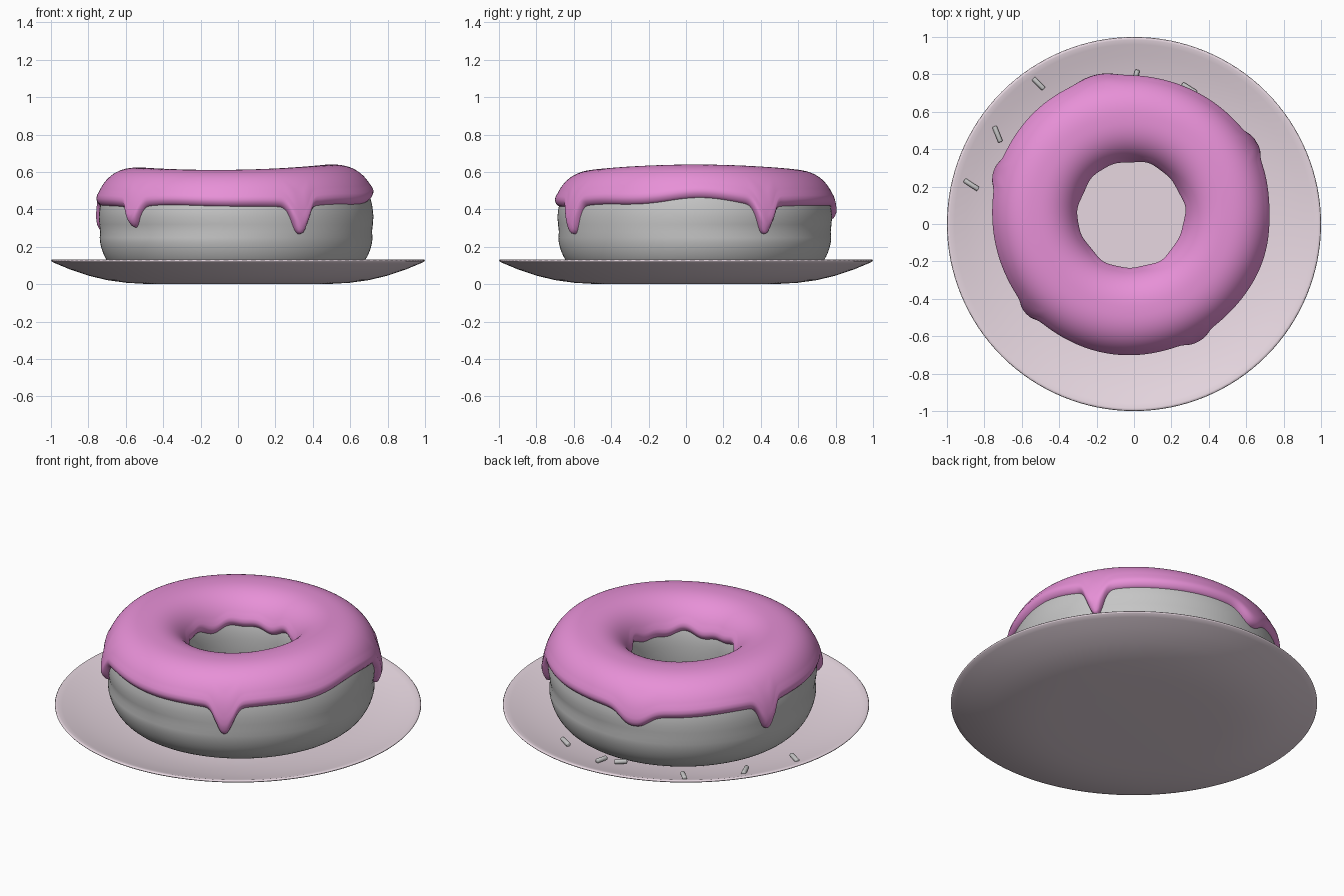
import bpy, bmesh, math
from mathutils import Vector, Matrix

if "Cube" in bpy.data.objects:
    bpy.data.objects.remove(bpy.data.objects["Cube"])

CX, CY, ZC = -0.015, 0.05, 0.32          # doughnut centre
RING, A, B, N = 0.515, 0.22, 0.275, 2.4  # ring radius, section half sizes, squareness


def material(name, rgb):
    m = bpy.data.materials.new(name)
    m.diffuse_color = (*rgb, 1)
    m.use_nodes = True
    m.node_tree.nodes["Principled BSDF"].inputs["Base Color"].default_value = m.diffuse_color
    return m


def finish(name, bm, mat):
    bmesh.ops.recalc_face_normals(bm, faces=bm.faces)
    for f in bm.faces:
        f.smooth = True
    me = bpy.data.meshes.new(name)
    bm.to_mesh(me)
    bm.free()
    ob = bpy.data.objects.new(name, me)
    bpy.context.collection.objects.link(ob)
    me.materials.append(mat)
    return ob


def ring_mesh(columns, close_section):
    """Skin a closed ring of point columns."""
    bm = bmesh.new()
    cols = [[bm.verts.new(p) for p in c] for c in columns]
    n, m = len(cols), len(cols[0])
    for i in range(n):
        a, b = cols[i], cols[(i + 1) % n]
        for j in range(m if close_section else m - 1):
            k = (j + 1) % m
            bm.faces.new((a[j], b[j], b[k], a[k]))
    return bm


def spow(v, e):
    return math.copysign(abs(v) ** e, v)


def surface(t, phi, off=0.0):
    """Point on the doughnut at ring angle t and section angle phi."""
    c, s = math.cos(phi), math.sin(phi)
    x = (A + off) * spow(c, 2 / N)
    z = (B + off) * spow(s, 2 / N)
    # soft crease round the outside, and an uneven top
    if c > 0:
        x += 0.006 * math.sin(3 * t + 1) * c
        x -= 0.014 * c * math.exp(-((z + 0.03) / 0.035) ** 2) * (0.6 + 0.4 * math.sin(2 * t))
    if s > 0:
        z += s * (0.008 * math.cos(t) + 0.01 * math.cos(2 * t))
    r = RING + x
    return Vector((CX + r * math.cos(t), CY + r * math.sin(t), ZC + z))


def phi_at(z):
    return math.asin(spow((z - ZC) / B, N / 2))


dough_mat = material("dough_grey", (0.56, 0.56, 0.56))
icing_mat = material("icing_pink", (0.80, 0.28, 0.68))
plate_mat = material("plate_pale_pink", (0.81, 0.69, 0.76))

# Plate: turned dish profile from underside centre to top centre
profile = [(0, 0), (0.3, 0), (0.5, 0.002), (0.6, 0.008), (0.7, 0.022), (0.8, 0.046),
           (0.9, 0.08), (0.97, 0.109), (0.995, 0.12), (1.0, 0.126), (0.996, 0.131),
           (0.985, 0.131), (0.96, 0.124), (0.9, 0.105), (0.8, 0.08), (0.7, 0.061),
           (0.6, 0.047), (0.5, 0.041), (0.3, 0.04), (0, 0.04)]
cols = []
for i in range(128):
    t = 2 * math.pi * i / 128
    cols.append([(r * math.cos(t), r * math.sin(t), z) for r, z in profile])
bm = ring_mesh(cols, False)
bmesh.ops.remove_doubles(bm, verts=bm.verts, dist=1e-5)
finish("plate", bm, plate_mat)

# Dough ring
cols = []
for i in range(144):
    t = 2 * math.pi * i / 144
    cols.append([surface(t, 2 * math.pi * j / 64) for j in range(64)])
finish("dough", ring_mesh(cols, True), dough_mat)

# Icing: shell over the top with a rounded, dripping edge
drips = [(-62, 0.145, 0.08), (-137, 0.11, 0.07), (163, 0.135, 0.075),
         (104, 0.07, 0.13), (30, 0.145, 0.075)]  # degrees, depth, width
TH = 0.027
lip = [(0, -0.015), (0, 0.003), (0.005, 0.014), (0.012, 0.022), (0.022, 0.029), (0.04, 0.03)]
cols = []
STEPS = 420
for i in range(STEPS):
    t = 2 * math.pi * i / STEPS
    edge = 0.425 + 0.005 * math.sin(5 * t) + 0.03 * math.exp(-(math.remainder(t, 2 * math.pi) / 0.3) ** 2)
    bulge = 0.0
    for deg, depth, w in drips:
        d = abs(math.remainder(t - math.radians(deg), 2 * math.pi)) / w
        g = math.exp(-d ** 2.4)
        edge -= depth * g + 0.015 * math.exp(-(d / 3) ** 2)
        bulge += 0.008 * g
    p0 = phi_at(edge)
    p1 = math.pi - phi_at(0.43 + 0.012 * math.sin(6 * t + 1) + 0.008 * math.sin(11 * t))
    col = [surface(t, p0 + e / 0.25, o + (bulge if o > 0.01 else 0)) for e, o in lip]
    a, b = p0 + 0.25, p1 - 0.25
    for j in range(33):
        k = j / 32
        fade = max(0, 1 - k * 5)
        col.append(surface(t, a + (b - a) * k, TH + bulge * fade))
    col += [surface(t, p1 - e / 0.25, o) for e, o in reversed(lip)]
    cols.append(col)
finish("icing", ring_mesh(cols, True), icing_mat)

# Loose sprinkles lying on the back of the plate: x, y, z, direction, length
sprinkles = [(-0.87, 0.21, 0.118, -33, 0.09), (-0.73, 0.48, 0.108, -68, 0.09),
             (-0.51, 0.75, 0.120, -45, 0.08), (0.01, 0.79, 0.095, 75, 0.07),
             (0.295, 0.725, 0.100, -32, 0.09), (-0.08, 0.735, 0.085, 40, 0.07)]
bm = bmesh.new()
for x, y, z, deg, length in sprinkles:
    m = (Matrix.Translation((x, y, z)) @ Matrix.Rotation(math.radians(deg), 4, 'Z')
         @ Matrix.Rotation(math.pi / 2, 4, 'Y'))
    bmesh.ops.create_cone(bm, cap_ends=True, segments=16, radius1=0.013, radius2=0.013,
                          depth=length, matrix=m)
rims = [e for e in bm.edges if e.calc_face_angle(0) > 1.2]
bmesh.ops.bevel(bm, geom=rims, offset=0.006, segments=3, profile=0.5, affect='EDGES')
finish("sprinkles", bm, dough_mat)
